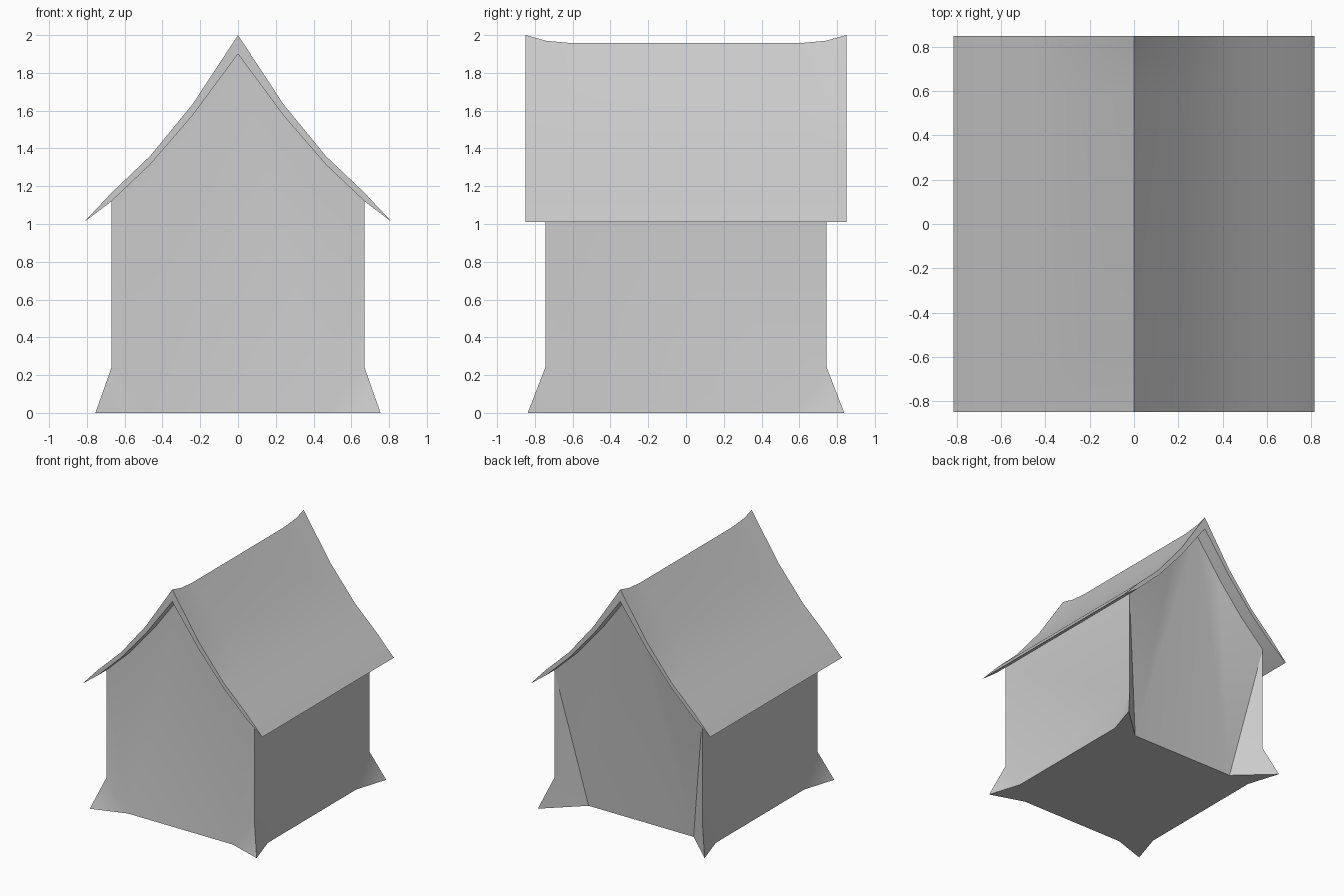
import bpy, bmesh

if "Cube" in bpy.data.objects:
    bpy.data.objects.remove(bpy.data.objects["Cube"])

# Half profiles (x, z) from ridge to eave
UNDER = [(0, 1.9), (.24, 1.575), (.465, 1.315), (.67, 1.12), (.815, 1.01)]
TOP = [(0, 2.0), (.24, 1.635), (.465, 1.36), (.67, 1.165)]


def finish(bm, name):
    bmesh.ops.remove_doubles(bm, verts=bm.verts, dist=1e-4)
    bmesh.ops.recalc_face_normals(bm, faces=bm.faces)
    me = bpy.data.meshes.new(name)
    bm.to_mesh(me)
    bm.free()
    ob = bpy.data.objects.new(name, me)
    bpy.context.collection.objects.link(ob)
    bpy.ops.object.select_all(action='DESELECT')
    ob.select_set(True)
    bpy.context.view_layer.objects.active = ob
    bpy.ops.object.shade_smooth_by_angle(angle=0.52)
    return ob


def face(bm, pts):
    return bm.faces.new([bm.verts.new(p) for p in pts])


# House body: gabled walls whose foot flares out at the corners
bm = bmesh.new()
W, D, FLARE_Z = .67, .745, .24


def foot(sx, sy):
    """Corner foot, gable-side foot point and side-wall foot point."""
    inset = .58 if sy > 0 else D      # back wall leans inwards at its foot
    return (sx * .755, sy * .838, 0), (sx * .475, sy * inset, 0), (sx * W, sy * .57, 0)


for sy in (-1, 1):
    for sx in (-1, 1):
        corner, gable, side = foot(sx, sy)
        knee = (sx * W, sy * D, FLARE_Z)
        rim = [corner, knee] + [(sx * x, sy * D, z) for x, z in reversed(UNDER[:4])]
        for a, b in zip(rim, rim[1:]):
            face(bm, [gable, a, b])
        face(bm, [side, corner, knee])
    face(bm, [foot(-1, sy)[1], foot(1, sy)[1], (0, sy * D, UNDER[0][1])])
for sx in (-1, 1):
    x = sx * W
    face(bm, [(x, -D, FLARE_Z), (x, -D, 1.12), (x, D, 1.12), (x, D, FLARE_Z),
              foot(sx, 1)[2], foot(sx, -1)[2]])
# Floor
outline = []
for sx, sy in ((-1, -1), (1, -1), (1, 1), (-1, 1)):
    c, g, s = foot(sx, sy)
    outline += [s, c, g] if sx == sy else [g, c, s]
face(bm, outline)
finish(bm, "house_walls")

# Roof: curved slopes tapering to the eaves, ridge lifted at both ends
bm = bmesh.new()
STATIONS = [(-.85, 0), (-.74, .03), (-.6, .043), (.6, .043), (.74, .03), (.85, 0)]
upper = TOP + [UNDER[-1]]
section = ([(-x, z) for x, z in reversed(upper[1:])] + upper
           + list(reversed(UNDER[:-1])) + [(-x, z) for x, z in UNDER[1:-1]])
rings = [[bm.verts.new((x, y, z - (dip if z == 2.0 else 0))) for x, z in section]
         for y, dip in STATIONS]
n = len(section)
for r0, r1 in zip(rings, rings[1:]):
    for i in range(n):
        j = (i + 1) % n
        bm.faces.new([r0[i], r0[j], r1[j], r1[i]])
bm.faces.new(rings[0])
bm.faces.new(rings[-1])
finish(bm, "roof")
